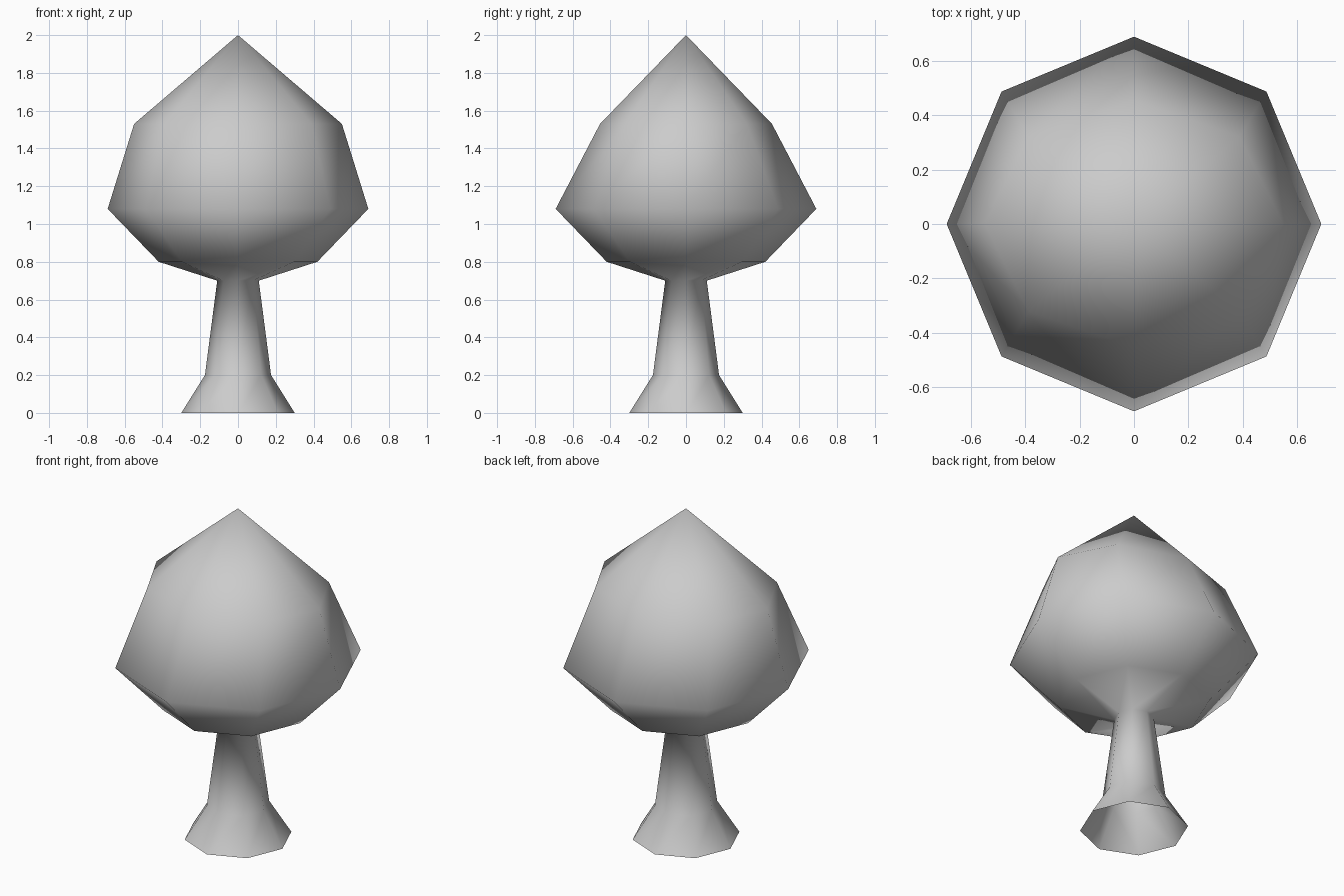
import bpy
import bmesh
from math import cos, sin, tau

if "Cube" in bpy.data.objects:
    bpy.data.objects.remove(bpy.data.objects["Cube"], do_unlink=True)

SIDES = 8

# Single plain grey
grey = bpy.data.materials.new("light_grey")
grey.use_nodes = True
colour = (0.6, 0.6, 0.6, 1)
grey.diffuse_color = colour
grey.node_tree.nodes["Principled BSDF"].inputs["Base Color"].default_value = colour

# Rings from the ground up: x radius, y radius, height
trunk_rings = [(0.30, 0.30, 0), (0.175, 0.175, 0.20), (0.11, 0.11, 0.70)]
crown_rings = [(0.42, 0.42, 0.80), (0.69, 0.69, 1.08), (0.55, 0.455, 1.53)]


def add_ring(bm, rx, ry, z):
    angles = [tau * i / SIDES for i in range(SIDES)]
    return [bm.verts.new((rx * cos(a), ry * sin(a), z)) for a in angles]


bm = bmesh.new()
rings = [add_ring(bm, *ring) for ring in trunk_rings + crown_rings]

# Open-bottomed trunk running into the crown
for low, high in zip(rings, rings[1:]):
    for i in range(SIDES):
        j = (i + 1) % SIDES
        bm.faces.new((low[i], low[j], high[j], high[i]))

# Pointed tip of the crown
tip = bm.verts.new((0, 0, 2))
for i in range(SIDES):
    bm.faces.new((rings[-1][i], rings[-1][(i + 1) % SIDES], tip))

for face in bm.faces:
    face.smooth = True

mesh = bpy.data.meshes.new("tree")
bm.to_mesh(mesh)
bm.free()
mesh.materials.append(grey)
tree = bpy.data.objects.new("tree", mesh)
bpy.context.collection.objects.link(tree)
